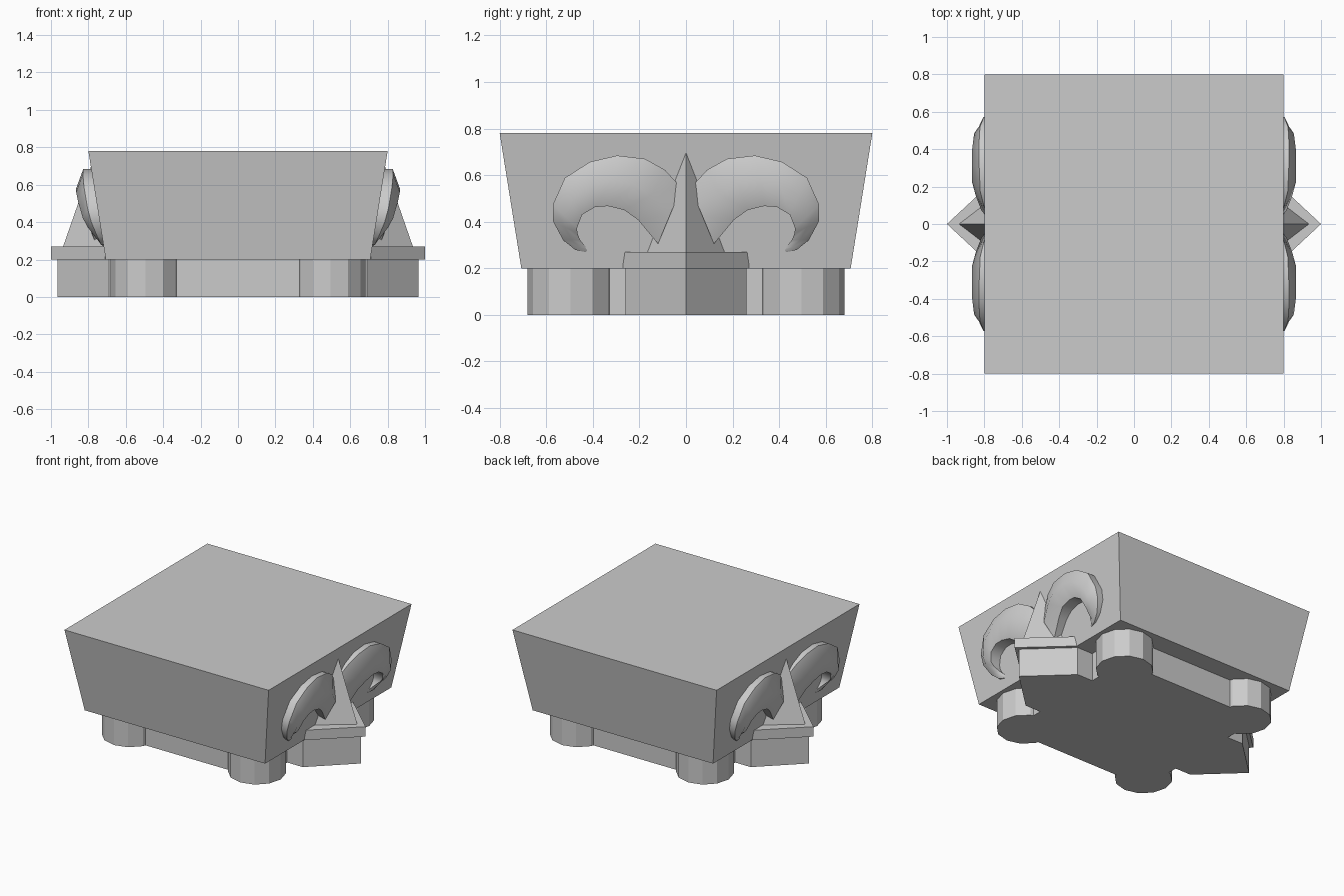
import bpy, bmesh, math

cube = bpy.data.objects.get("Cube")
if cube:
    bpy.data.objects.remove(cube, do_unlink=True)

stone = bpy.data.materials.new("grey_stone")
stone.use_nodes = True
grey = (0.6, 0.6, 0.6, 1)
stone.diffuse_color = grey
stone.node_tree.nodes["Principled BSDF"].inputs["Base Color"].default_value = grey


def loft(name, rings, smooth=False):
    """Skin a closed solid through rings of points."""
    bm = bmesh.new()
    loops = [[bm.verts.new(p) for p in ring] for ring in rings]
    n = len(loops[0])
    for a, b in zip(loops, loops[1:]):
        for i in range(n):
            j = (i + 1) % n
            bm.faces.new((a[i], a[j], b[j], b[i]))
    bm.faces.new(loops[0])
    bm.faces.new(loops[-1])
    bmesh.ops.remove_doubles(bm, verts=bm.verts, dist=0.0005)
    bmesh.ops.recalc_face_normals(bm, faces=bm.faces)
    mesh = bpy.data.meshes.new(name)
    bm.to_mesh(mesh)
    bm.free()
    mesh.materials.append(stone)
    obj = bpy.data.objects.new(name, mesh)
    bpy.context.collection.objects.link(obj)
    if smooth:
        bpy.ops.object.select_all(action="DESELECT")
        obj.select_set(True)
        bpy.context.view_layer.objects.active = obj
        bpy.ops.object.shade_smooth_by_angle(angle=math.radians(45))
    return obj


def prism(name, outline, z0, z1):
    return loft(name, [[(x, y, z) for x, y in outline] for z in (z0, z1)])


def square(h):
    return [(-h, -h), (h, -h), (h, h), (-h, h)]


# Flared block and the recessed core below it
loft("flared_block", [[(x, y, z) for x, y in square(h)] for h, z in ((0.707, 0.2), (0.8, 0.78))])
prism("base_core", square(0.568), 0, 0.2)

# Twelve-sided corner columns
for sx, side in ((1, "left"), (-1, "right")):
    for sy, end in ((-1, "front"), (1, "back")):
        ring = [(sx * 0.495 + 0.186 * math.cos(k * math.pi / 6),
                 sy * 0.495 + 0.186 * math.sin(k * math.pi / 6)) for k in range(12)]
        prism(f"{end}_{side}_column", ring, 0, 0.2)

# Horn sections: outer edge (y, z), inner edge (y, z), furthest x
HORN = [
    ((0.02, 0.545), (0.12, 0.305), 0.815),
    ((0.09, 0.622), (0.206, 0.408), 0.845),
    ((0.176, 0.67), (0.265, 0.45), 0.865),
    ((0.296, 0.684), (0.335, 0.467), 0.867),
    ((0.412, 0.657), (0.39, 0.463), 0.865),
    ((0.52, 0.588), (0.446, 0.43), 0.855),
    ((0.572, 0.472), (0.468, 0.373), 0.83),
    ((0.57, 0.40), (0.466, 0.35), 0.805),
    ((0.528, 0.322), (0.455, 0.322), 0.765),
    ((0.476, 0.279), (0.44, 0.303), 0.74),
    ((0.425, 0.268), (0.425, 0.288), 0.72),
]
# Flattened hexagon: (across, outward)
HEXAGON = [(1, 0.6), (0, 1), (-1, 0.6), (-1, -0.6), (0, -1), (1, -0.6)]


def horn(name, sx, sy):
    rings = []
    for (oy, oz), (iy, iz), far in HORN:
        depth = 0.45 * math.hypot(oy - iy, oz - iz)
        rings.append([(sx * (far - depth + depth * d),
                       sy * ((oy + iy) / 2 + a * (oy - iy) / 2),
                       (oz + iz) / 2 + a * (oz - iz) / 2) for a, d in HEXAGON])
    loft(name, rings, smooth=True)


for s, side in ((1, "left"), (-1, "right")):
    # Pointed bracket, its cap and the spike on top
    def pointed(tip, corner, half):
        return [(s * x, y) for x, y in
                ((tip, 0), (corner, half), (0.5, half), (0.5, -half), (corner, -half))]
    prism(f"{side}_bracket", pointed(0.965, 0.69, 0.26), 0, 0.2)
    prism(f"{side}_bracket_cap", pointed(1.0, 0.71, 0.27), 0.2, 0.27)
    base = [(s * x, y, 0.27) for x, y in ((0.935, 0), (0.72, 0.165), (0.505, 0), (0.72, -0.165))]
    loft(f"{side}_spike", [base, [(s * 0.785, 0, 0.7)] * 4])
    horn(f"{side}_front_horn", s, -1)
    horn(f"{side}_back_horn", s, 1)
